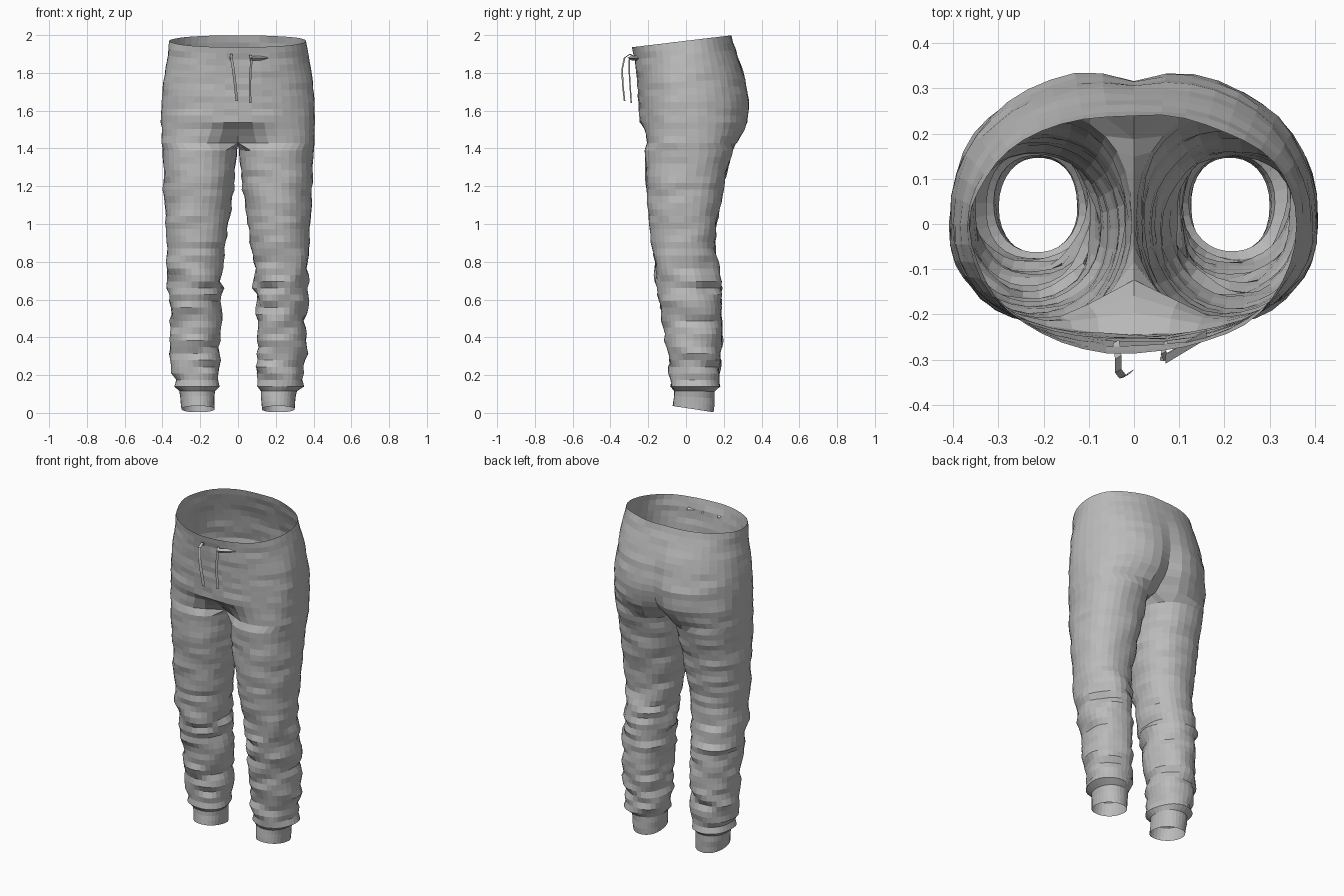
import bpy, bmesh, math
from mathutils import Vector, noise

cube = bpy.data.objects.get("Cube")
if cube:
    bpy.data.objects.remove(cube)

ARC, INNER = 22, 8      # segments around the outer arc and the inner leg
SPLIT = math.radians(132)


def make_material(name, rgb):
    mat = bpy.data.materials.new(name)
    mat.use_nodes = True
    mat.diffuse_color = (*rgb, 1)
    mat.node_tree.nodes["Principled BSDF"].inputs["Base Color"].default_value = (*rgb, 1)
    return mat


def add_object(name, bm, mat):
    mesh = bpy.data.meshes.new(name)
    bm.to_mesh(mesh)
    bm.free()
    mesh.materials.append(mat)
    obj = bpy.data.objects.new(name, mesh)
    bpy.context.collection.objects.link(obj)
    return obj


def spow(v, e):
    return math.copysign(abs(v) ** e, v)


def sample(table, z):
    """Interpolate a top-down table of cross-sections at height z."""
    for a, b in zip(table, table[1:]):
        if z >= b[0]:
            t = (a[0] - z) / (a[0] - b[0])
            return [p + (q - p) * t for p, q in zip(a, b)][1:]
    return table[-1][1:]


def heights(top, bottom, count):
    return [top + (bottom - top) * i / count for i in range(count + 1)]


def wrinkle(p, centre, amp):
    """Push a point in or out from the centre line with creased cloth noise."""
    out = Vector((p.x - centre[0], p.y - centre[1], 0)).normalized()
    fold = noise.noise(Vector((p.x * 7, p.y * 7, p.z * 19)))
    return p + out * fold * amp


# Height, half width, front, back, cleft depth, front tuck, squareness
HIPS = [
    (1.97, .36, -.285, .24, 0, 0, .92),
    (1.90, .37, -.272, .262, 0, 0, .92),
    (1.80, .39, -.262, .305, .01, 0, .9),
    (1.65, .405, -.252, .345, .025, 0, .9),
    (1.53, .408, -.245, .335, .045, 0, .85),
    (1.50, .405, -.235, .32, .055, .04, .82),
    (1.43, .403, -.225, .275, .09, .1, .72),
]
# Height, inner side, outer side, front, back
LEGS = [
    (1.39, .004, .40, -.22, .25),
    (1.20, .022, .393, -.212, .20),
    (1.00, .052, .385, -.19, .165),
    (.90, .065, .38, -.18, .152),
    (.80, .078, .375, -.168, .165),
    (.60, .092, .365, -.142, .187),
    (.40, .097, .355, -.11, .188),
    (.20, .10, .348, -.085, .178),
    (.14, .105, .335, -.08, .175),
    (.115, .122, .31, -.062, .152),
    (.02, .125, .298, -.07, .148),
]


def hip_ring(side, z):
    w, front, back, cleft, tuck, e = sample(HIPS, z)
    points = []
    for i in range(ARC + 1):
        a = math.pi * (i / ARC - .5)
        x = 0 if i in (0, ARC) else w * spow(math.cos(a), e)
        y = spow(math.sin(a), e) * (back if a > 0 else -front)
        if a > 0:
            y -= cleft * math.exp(-(x / .06) ** 2)
        else:
            y += tuck * math.exp(-(x / .12) ** 2)
        lift = max(0, (z - 1.6) / .37) * .03 * y / .25
        p = wrinkle(Vector((side * x, y, z + lift)), (0, 0), .008)
        points.append(p)
    return points


def leg_ring(side, z):
    inner, outer, front, back = sample(LEGS, z)
    cx, cy = (inner + outer) / 2, (front + back) / 2
    rx, ry = (outer - inner) / 2, (back - front) / 2
    angles = [SPLIT * (2 * i / ARC - 1) for i in range(ARC + 1)]
    angles += [SPLIT + (2 * math.pi - 2 * SPLIT) * i / INNER for i in range(1, INNER)]
    amp = .012 if z > .8 else .026
    if z < .13 or z > 1.35:
        amp = .004
    tilt = .02 * max(0, 1 - z / .12)
    points = []
    for a in angles:
        x = cx + rx * spow(math.cos(a), .92)
        y = cy + ry * spow(math.sin(a), .92)
        p = Vector((side * x, y, z - tilt * (y - cy) / ry))
        p = wrinkle(p, (side * cx, cy), amp)
        p.x = side * max(.003, side * p.x)
        points.append(p)
    return points


def bridge(bm, upper, lower, closed, side):
    count = len(upper)
    for i in range(count if closed else count - 1):
        j = (i + 1) % count
        quad = [upper[i], lower[i], lower[j], upper[j]]
        bm.faces.new(quad if side > 0 else quad[::-1])


# Trousers: one open cloth shell, built a half at a time and welded
grey = make_material("grey cloth", (.5, .5, .5))
bm = bmesh.new()
for side in (1, -1):
    last = None
    for z in heights(1.97, 1.43, 15):
        ring = [bm.verts.new(p) for p in hip_ring(side, z)]
        if last:
            bridge(bm, last, ring, False, side)
        last = ring
    # Crotch seam closes the half outline into a leg opening
    start, end = last[-1].co, last[0].co
    for i in range(1, INNER):
        p = start.lerp(end, i / INNER)
        p.z -= .012 * math.sin(math.pi * i / INNER)
        last.append(bm.verts.new(p))
    for z in heights(1.39, .14, 36) + heights(.115, .02, 3):
        ring = [bm.verts.new(p) for p in leg_ring(side, z)]
        bridge(bm, last, ring, True, side)
        last = ring
bmesh.ops.remove_doubles(bm, verts=bm.verts, dist=.0005)
add_object("trousers", bm, grey)


# Drawstrings: narrow flat ribbons following a short path
def ribbon(name, path, width):
    bm = bmesh.new()
    rows = []
    for p in path:
        x, y, z = p
        rows.append([bm.verts.new((x + s * width, y + s * width * .6, z)) for s in (-1, 1)])
    for a, b in zip(rows, rows[1:]):
        bm.faces.new((a[0], b[0], b[1], a[1]))
    add_object(name, bm, grey)


ribbon("right_drawstring", [(-.04, -.26, 1.86), (-.035, -.295, 1.9), (-.035, -.325, 1.88),
                            (-.025, -.338, 1.82), (-.015, -.335, 1.74), (-.006, -.325, 1.65)], .007)
ribbon("left_drawstring", [(.07, -.26, 1.86), (.065, -.285, 1.895), (.072, -.3, 1.87),
                           (.065, -.3, 1.8), (.063, -.295, 1.72), (.065, -.29, 1.64)], .006)

# Raised eyelet fold beside the left drawstring
ribbon("eyelet_fold", [(.115, -.262, 1.89), (.115, -.282, 1.88), (.115, -.26, 1.865)], .045)
